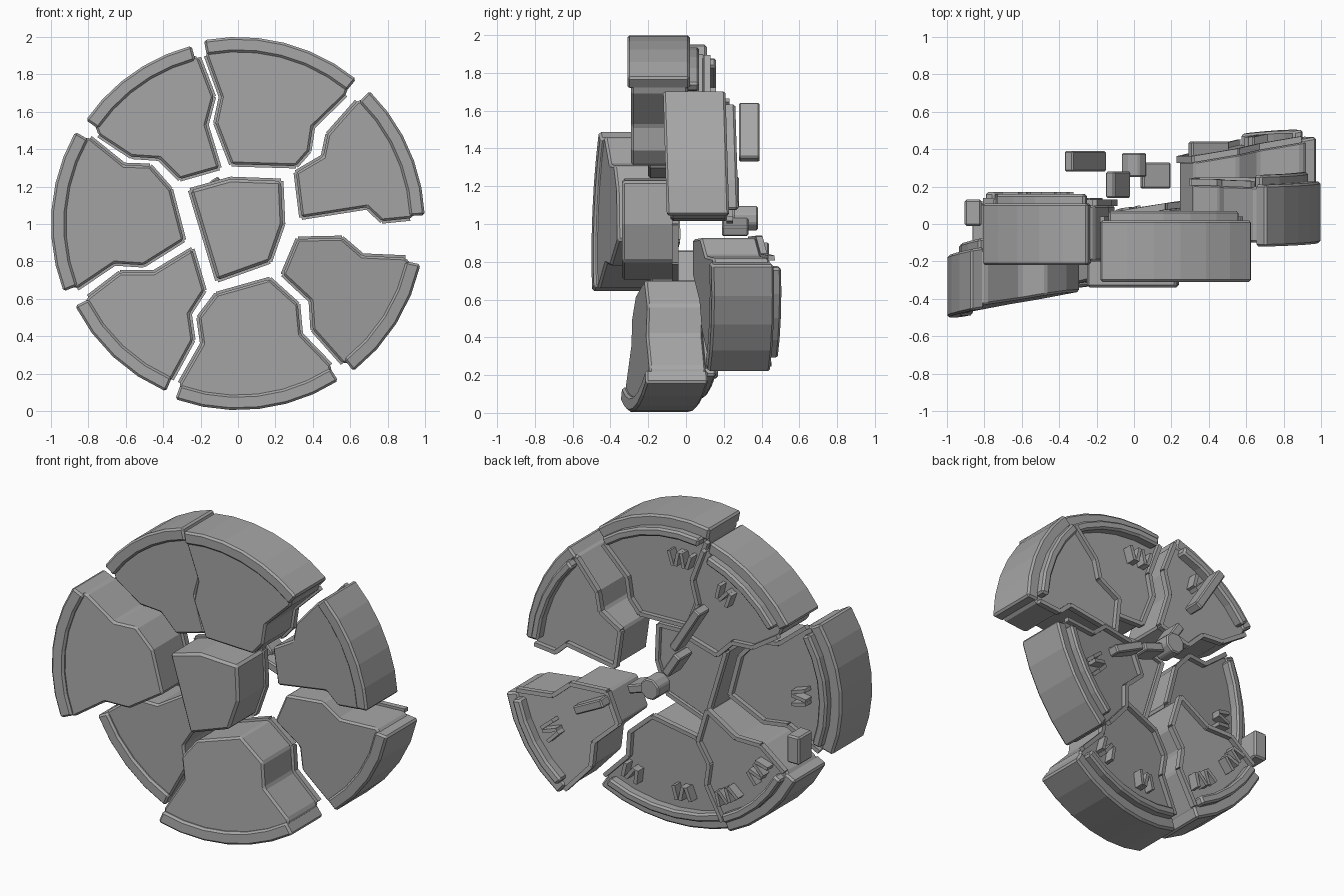
import bpy, bmesh, math
from mathutils import Vector

cube = bpy.data.objects.get("Cube")
if cube:
    bpy.data.objects.remove(cube)

DEPTH = 0.33      # thickness of the broken disc
CENTRE = 1.0      # height of the disc centre

grey = bpy.data.materials.new("stone_grey")
grey.use_nodes = True
grey.diffuse_color = (0.38, 0.38, 0.38, 1)
grey.node_tree.nodes["Principled BSDF"].inputs["Base Color"].default_value = (0.38, 0.38, 0.38, 1)


def polar(radius, degrees):
    a = math.radians(degrees)
    return (radius * math.cos(a), radius * math.sin(a))


def arc(radius, start, end):
    steps = max(3, round((end - start) / 9))
    return [polar(radius, start + (end - start) * i / steps) for i in range(steps + 1)]


def sector(inner, outer, start, end):
    return arc(outer, start, end) + arc(inner, start, end)[::-1]


def strip(p, q, width):
    """Outline of a straight bar from p to q."""
    p, q = Vector(p), Vector(q)
    along = (q - p).normalized()
    side = Vector((along.y, -along.x)) * width / 2
    return [p + side, q + side, q - side, p - side]


def build(name, prisms, lean=(0, 0), bevel=0.0):
    """Extrude outlines (points, front, back) along y, sheared by lean."""
    bm = bmesh.new()
    for points, front, back in prisms:
        rings = []
        for y in (front, back):
            rings.append([bm.verts.new((x, y + lean[0] * x + lean[1] * z, z + CENTRE))
                          for x, z in points])
        bm.faces.new(rings[0])
        bm.faces.new(rings[1][::-1])
        n = len(points)
        for i in range(n):
            j = (i + 1) % n
            bm.faces.new((rings[0][j], rings[0][i], rings[1][i], rings[1][j]))
    bmesh.ops.recalc_face_normals(bm, faces=bm.faces)
    mesh = bpy.data.meshes.new(name)
    bm.to_mesh(mesh)
    bm.free()
    mesh.materials.append(grey)
    obj = bpy.data.objects.new(name, mesh)
    bpy.context.collection.objects.link(obj)
    if bevel:
        mod = obj.modifiers.new("soft_edges", "BEVEL")
        mod.width = bevel
        mod.segments = 1
        mod.limit_method = "ANGLE"
        mod.angle_limit = math.radians(35)


def crack_trim(name, crack, back, lean):
    """Narrow lip along the cracked sides of a piece."""
    bars = [(strip(p, q, 0.026), back - 0.015, back + 0.02) for p, q in zip(crack, crack[1:])]
    build(name + "_crack_trim", bars, lean)


def hour_marks(name, angle, count, back, lean):
    """A small group of alternately slanted bars on the rear face."""
    bars = []
    for i in range(count):
        mid = angle + (i - (count - 1) / 2) * 3.2
        slant = 0.8 if i % 2 else -0.8
        bars.append((strip(polar(0.71, mid - slant), polar(0.8, mid + slant), 0.022),
                     back - 0.02, back + 0.05))
    build(name + "_hour_marks", bars, lean)


def fragment(name, start, end, crack, front, lean=(0, 0), marks=(), outer=1.0):
    back = front + DEPTH
    body = arc(outer - 0.05, start + 0.5, end - 0.5) + crack
    build(name + "_body", [(body, front + 0.02, back - 0.01)], lean, 0.012)
    build(name + "_rim", [(sector(outer - 0.08, outer, start, end), front, back)], lean, 0.012)
    ring = sector(outer - 0.12, outer - 0.065, start + 2, end - 2)
    build(name + "_rear_ring", [(ring, back - 0.03, back + 0.05)], lean, 0.012)
    crack_trim(name, crack, back, lean)
    for angle, count in marks:
        hour_marks(name, angle, count, back, lean)


# Outer pieces, counter-clockwise from the top
fragment("top_piece", 50.8, 100.5,
         [(-.17, .9), (-.09, .68), (-.12, .54), (-.035, .32), (.31, .31),
          (.38, .39), (.4, .52), (.575, .69)],
         -0.31, marks=[(90, 4)])

fragment("upper_right_piece", 104.6, 145.7,
         [(-.745, .475), (-.57, .36), (-.42, .35), (-.31, .24), (-.1, .3),
          (-.17, .53), (-.13, .68), (-.21, .89)],
         -0.22, marks=[(120, 3)], outer=0.985)

fragment("right_piece", 150.5, 201.1,
         [(-.86, -.345), (-.66, -.21), (-.505, -.22), (-.29, -.085), (-.36, .185),
          (-.47, .31), (-.61, .315), (-.79, .46)],
         -0.33, (0.17, 0.03), [(180, 3)])

fragment("lower_right_piece", 206.7, 246.7,
         [(-.355, -.83), (-.24, -.62), (-.26, -.48), (-.18, -.355), (-.245, -.135),
          (-.45, -.26), (-.63, -.26), (-.8, -.39)],
         -0.21, marks=[(214, 4), (238, 4)], outer=0.975)

fragment("bottom_piece", 250.3, 302.6,
         [(.495, -.755), (.335, -.59), (.32, -.43), (.17, -.295), (-.115, -.375),
          (-.21, -.5), (-.19, -.64), (-.31, -.85)],
         -0.25, (0.15, 0.05), [(268, 3), (294, 3)], outer=0.995)

fragment("lower_left_piece", 308.1, 347.5,
         [(.895, -.18), (.665, -.17), (.555, -.075), (.32, -.08), (.24, -.27),
          (.39, -.41), (.4, -.565), (.56, -.745)],
         -0.045, (0.17, -0.07), [(330, 3)])

fragment("left_piece", 2.7, 45.3,
         [(.635, .655), (.48, .48), (.455, .36), (.31, .275), (.34, .035),
          (.69, .09), (.77, .015), (.92, .03)],
         -0.1, (0, -0.03))

# Middle piece
middle = [(-.255, .18), (-.04, .24), (.23, .23), (.24, 0), (.17, -.2), (-.11, -.3)]
build("middle_piece", [(middle, -0.34, -0.06)], bevel=0.015)
crack_trim("middle_piece", middle + middle[:1], -0.06, (0, 0))

# Hub and broken hands floating behind the disc
hub = [polar(0.07, i * 45 + 22) for i in range(8)]
build("hub", [([(x, z + 0.03) for x, z in hub], 0.25, 0.38)], bevel=0.008)
hands = {
    "long_hand_tip": ((-.17, .34), (-.35, .63), .28, .39),
    "long_hand_base": ((-.04, .1), (-.13, .24), .14, .28),
    "short_hand_base": ((.04, .01), (.19, -.04), .19, .33),
    "short_hand_tip": ((.3, -.12), (.5, -.22), .34, .44),
}
for name, (p, q, front, back) in hands.items():
    build(name, [(strip(p, q, 0.055), front, back)], bevel=0.008)

# Loose chip beside the rim
build("rim_chip", [(strip((-.86, -.32), (-.86, -.14), 0.09), -0.01, 0.13)], bevel=0.01)
